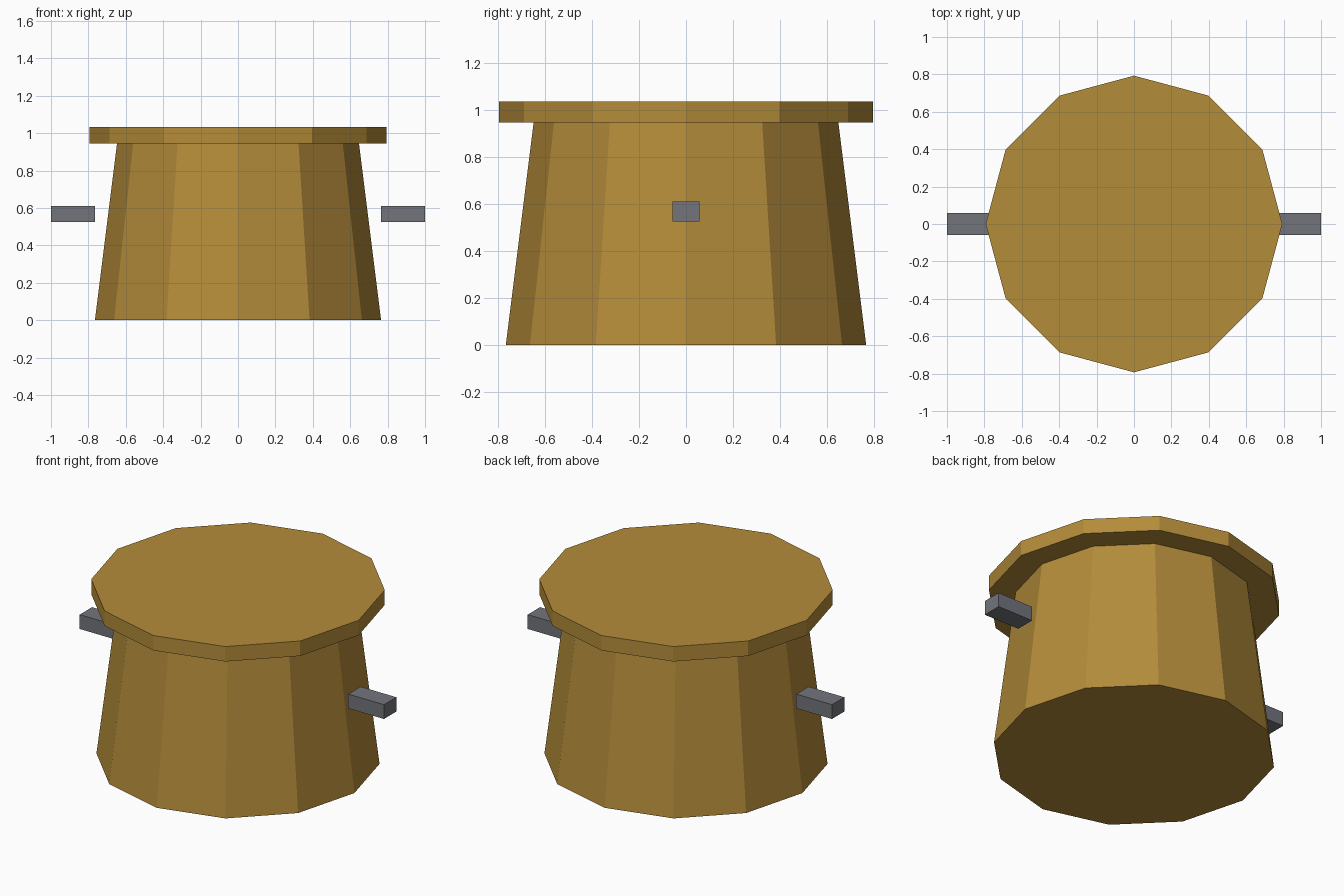
import bpy, math

if "Cube" in bpy.data.objects:
    bpy.data.objects.remove(bpy.data.objects["Cube"])


def material(name, rgb):
    m = bpy.data.materials.new(name)
    m.diffuse_color = (*rgb, 1.0)
    m.use_nodes = True
    m.node_tree.nodes["Principled BSDF"].inputs["Base Color"].default_value = m.diffuse_color
    return m


wood = material("golden brown", (0.456, 0.262, 0.042))
iron = material("iron grey", (0.17, 0.176, 0.198))


def drum(name, r_bottom, r_top, z0, z1):
    """Twelve-sided drum with corners on the x and y axes."""
    bpy.ops.mesh.primitive_cone_add(vertices=12, radius1=r_bottom, radius2=r_top,
                                    depth=z1 - z0, location=(0, 0, (z0 + z1) / 2))
    ob = bpy.context.object
    ob.name = name
    ob.data.materials.append(wood)


def handle(name, side):
    """Square-ended bar on one side of the body."""
    bpy.ops.mesh.primitive_cube_add(size=1, location=(side * 0.8825, 0, 0.5675))
    ob = bpy.context.object
    ob.name = name
    ob.scale = (0.235, 0.116, 0.085)
    bpy.ops.object.transform_apply(location=False, rotation=False, scale=True)
    ob.data.materials.append(iron)


# Tapered body and overhanging lid
drum("body", 0.765, 0.647, 0.0, 0.945)
drum("lid", 0.793, 0.793, 0.945, 1.034)

# Side handles
handle("right_handle", 1)
handle("left_handle", -1)
